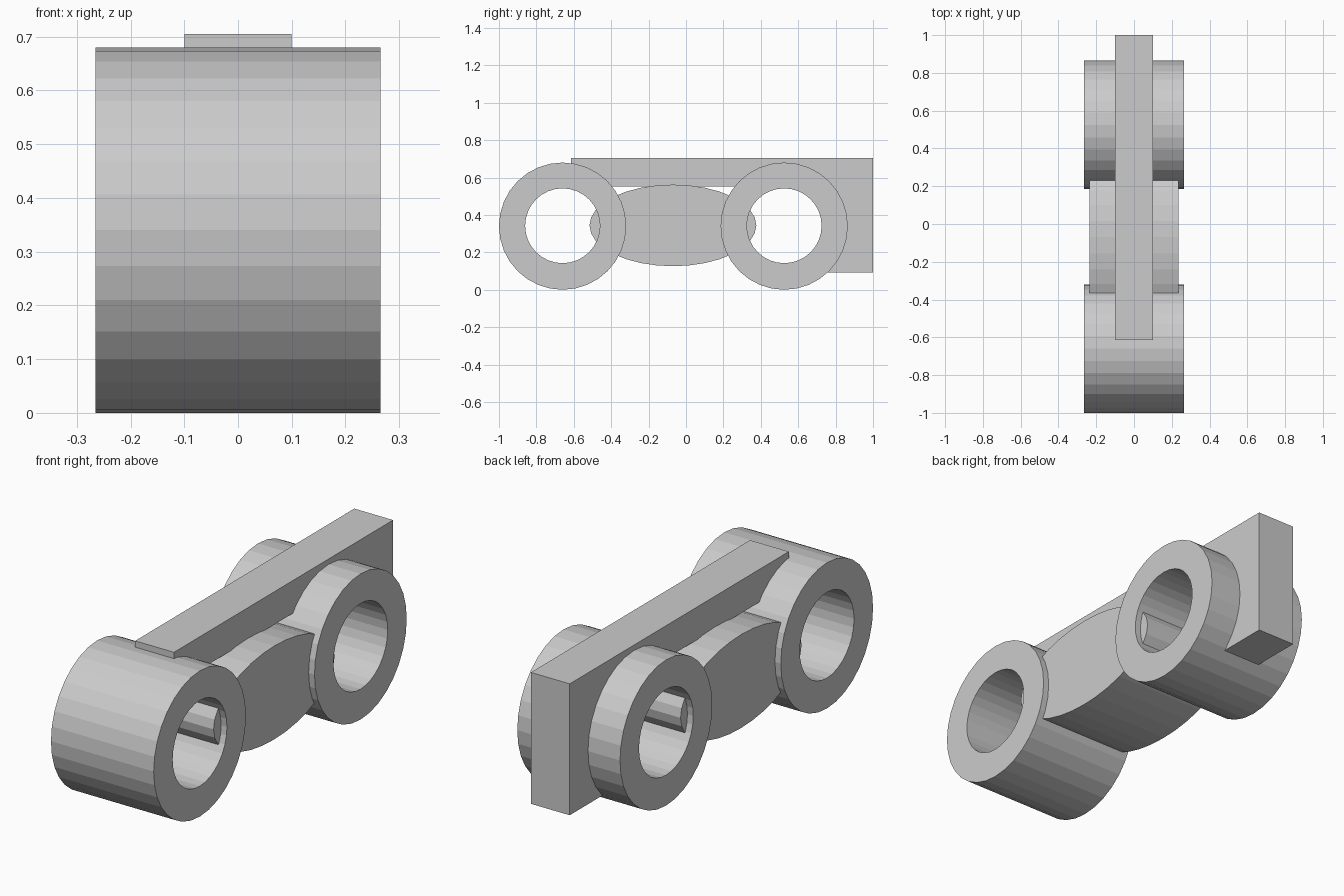
import bpy, bmesh
from math import cos, sin, tau
from mathutils import Vector

cube = bpy.data.objects.get("Cube")
if cube:
    bpy.data.objects.remove(cube, do_unlink=True)

SEGMENTS = 32

grey = bpy.data.materials.new("plain grey")
grey.use_nodes = True
colour = (0.6, 0.6, 0.6, 1)
grey.diffuse_color = colour
grey.node_tree.nodes["Principled BSDF"].inputs["Base Color"].default_value = colour


def ellipse(y, z, ry, rz):
    """Outline in the side plane as (y, z) points."""
    return [(y + ry * cos(tau * i / SEGMENTS), z + rz * sin(tau * i / SEGMENTS))
            for i in range(SEGMENTS)]


def extruded(name, half_width, outline, hole=None):
    """Extrude a side outline, optionally with a matching hole, across x."""
    bm = bmesh.new()

    def loop(points):
        return [bm.verts.new((-half_width, y, z)) for y, z in points]

    outer = loop(outline)
    if hole:
        inner = loop(hole)
        n = len(outer)
        for i in range(n):
            j = (i + 1) % n
            bm.faces.new((outer[i], outer[j], inner[j], inner[i]))
    else:
        bm.faces.new(outer)
    result = bmesh.ops.extrude_face_region(bm, geom=bm.faces[:], use_keep_orig=True)
    moved = [g for g in result["geom"] if isinstance(g, bmesh.types.BMVert)]
    bmesh.ops.translate(bm, verts=moved, vec=Vector((2 * half_width, 0, 0)))
    bmesh.ops.recalc_face_normals(bm, faces=bm.faces[:])
    mesh = bpy.data.meshes.new(name)
    bm.to_mesh(mesh)
    bm.free()
    mesh.materials.append(grey)
    obj = bpy.data.objects.new(name, mesh)
    bpy.context.collection.objects.link(obj)
    return obj


# Two hollow rollers
for name, y in (("front_ring", -0.66), ("back_ring", 0.525)):
    extruded(name, 0.265, ellipse(y, 0.34, 0.34, 0.34), ellipse(y, 0.342, 0.2, 0.2))

# Oval link whose tips reach into the ring holes
extruded("oval_link", 0.235, ellipse(-0.07, 0.344, 0.446, 0.218))

# L-shaped bar: long top arm and back leg
extruded("angled_bar", 0.1, [(-0.615, 0.705), (-0.615, 0.552), (0.757, 0.552),
                             (0.757, 0.092), (1, 0.092), (1, 0.705)])
